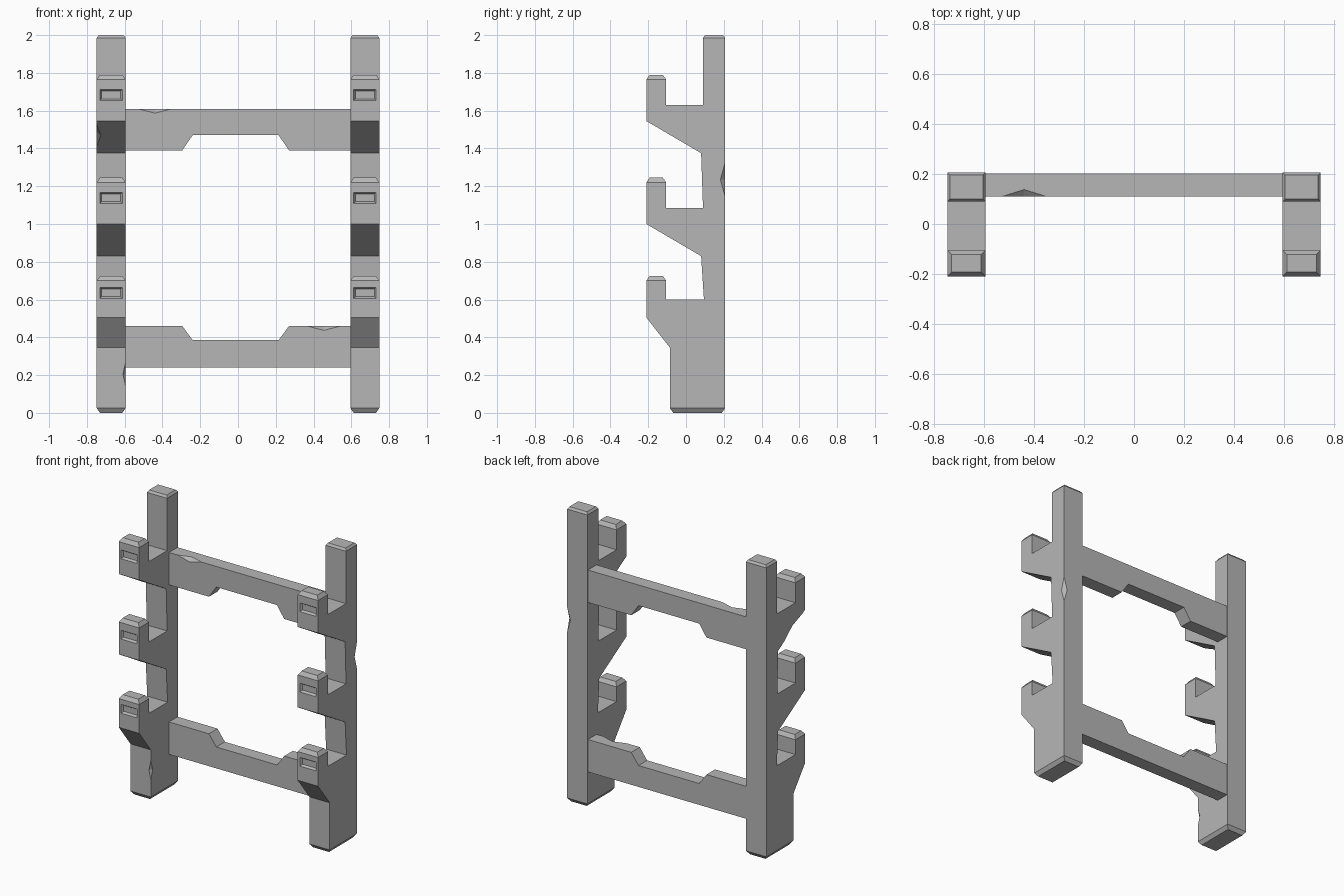
import bpy
import bmesh
from mathutils import Vector

old = bpy.data.objects.get("Cube")
if old:
    bpy.data.objects.remove(old, do_unlink=True)

grey = bpy.data.materials.new("plain_grey")
grey.use_nodes = True
grey.diffuse_color = (0.47, 0.47, 0.47, 1)
grey.node_tree.nodes["Principled BSDF"].inputs["Base Color"].default_value = grey.diffuse_color


def finish(bm, name):
    bmesh.ops.recalc_face_normals(bm, faces=bm.faces)
    mesh = bpy.data.meshes.new(name)
    bm.to_mesh(mesh)
    bm.free()
    mesh.materials.append(grey)
    obj = bpy.data.objects.new(name, mesh)
    bpy.context.collection.objects.link(obj)
    return obj


def prism(points, offset):
    """Extrude a closed outline of 3D points along an offset."""
    bm = bmesh.new()
    face = bm.faces.new([bm.verts.new(p) for p in points])
    ext = bmesh.ops.extrude_face_region(bm, geom=[face])["geom"]
    moved = [g for g in ext if isinstance(g, bmesh.types.BMVert)]
    bmesh.ops.translate(bm, vec=offset, verts=moved)
    bmesh.ops.recalc_face_normals(bm, faces=bm.faces)
    return bm


def add_hull(bm, points):
    verts = [bm.verts.new(p) for p in points]
    bmesh.ops.convex_hull(bm, input=verts)


def add_chip(bm, centre, along, u, v):
    """Diamond cutter centred on an edge, leaving a two-facet chip."""
    c = Vector(centre)
    add_hull(bm, [c + s * Vector(d) for d in (along, u, v) for s in (1, -1)])


def carve(obj, cutter_bm):
    cutter = finish(cutter_bm, obj.name + "_cutter")
    cutter.hide_render = True
    mod = obj.modifiers.new("carve", "BOOLEAN")
    mod.operation = "DIFFERENCE"
    mod.solver = "EXACT"
    mod.object = cutter
    bpy.context.view_layer.objects.active = obj
    bpy.ops.object.modifier_apply(modifier=mod.name)
    bpy.data.objects.remove(cutter, do_unlink=True)


# Side outline of a post with three hooks (y, z), without its bevelled caps
BACK, POST, HOOK_IN, HOOK_OUT, FOOT = 0.207, 0.09, -0.105, -0.21, -0.085
outline = [(FOOT, 0.025), (BACK, 0.025), (BACK, 1.985), (POST, 1.985)]
# seat height, hook top, hook chin, bottom of the brace
for seat, top, chin, brace, brace_y in ((1.63, 1.765, 1.545, 1.375, 0.08),
                                        (1.085, 1.22, 1.0, 0.83, 0.08),
                                        (0.6, 0.7, 0.505, 0.345, FOOT)):
    outline += [(0.095 if seat < 1 else POST, seat), (HOOK_IN, seat), (HOOK_IN, top),
                (HOOK_OUT, top), (HOOK_OUT, chin), (brace_y, brace)]

INNER, OUTER = 0.595, 0.748
WIDTH = OUTER - INNER


def build_post(name, side):
    x0 = INNER if side > 0 else -OUTER
    bm = prism([(x0, y, z) for y, z in outline], (WIDTH, 0, 0))
    # Bevelled caps on hooks, post top and foot
    for height, inset in ((1.985, 0.015), (1.765, 0.025), (1.22, 0.025),
                          (0.7, 0.025), (0.025, 0.025)):
        caps = [f for f in bm.faces if abs(f.normal.z) > 0.9
                and abs(f.calc_center_median().z - height) < 0.002]
        bmesh.ops.inset_individual(bm, faces=caps, thickness=inset,
                                   depth=min(inset, 0.025))
    post = finish(bm, name)

    # Tapered slots on the hook fronts, and chipped edges
    cuts = bmesh.new()
    mid = side * (INNER + OUTER) / 2
    for z in (1.683, 1.138, 0.635):
        add_hull(cuts, [(mid + sx * (0.05 + t), y, z + sz * (0.02 + t))
                        for y, t in ((-0.22, 0.016), (-0.195, 0))
                        for sx in (1, -1) for sz in (1, -1)])
    if side > 0:
        add_chip(cuts, (OUTER, BACK, 1.235), (0, 0, 0.09), (-0.025, 0, 0), (0, -0.025, 0))
    else:
        add_chip(cuts, (-INNER, FOOT, 0.205), (0, 0, 0.065), (-0.014, 0, 0), (0, 0.02, 0))
        add_chip(cuts, (-OUTER, -0.082, 1.47), (0, 0.1, -0.0586),
                 (0.022, 0, 0), (0, 0.01, 0.017))
    carve(post, cuts)


build_post("left_post", 1)
build_post("right_post", -1)


# Crossbars with a shallow cut-out on one edge
def build_bar(name, straight, notched, notch, chip_x, chip_top):
    pts = [(-INNER, straight), (INNER, straight), (INNER, notched), (0.27, notched),
           (0.215, notch), (-0.24, notch), (-0.295, notched), (-INNER, notched)]
    front = 0.11
    bar = finish(prism([(x, front, z) for x, z in pts], (0, 0.092, 0)), name)
    cuts = bmesh.new()
    add_chip(cuts, (chip_x, front, chip_top), (0.09, 0, 0), (0, 0.028, 0), (0, 0, -0.023))
    carve(bar, cuts)


build_bar("upper_crossbar", 1.61, 1.39, 1.47, -0.44, 1.61)
build_bar("lower_crossbar", 0.24, 0.46, 0.385, 0.455, 0.46)
